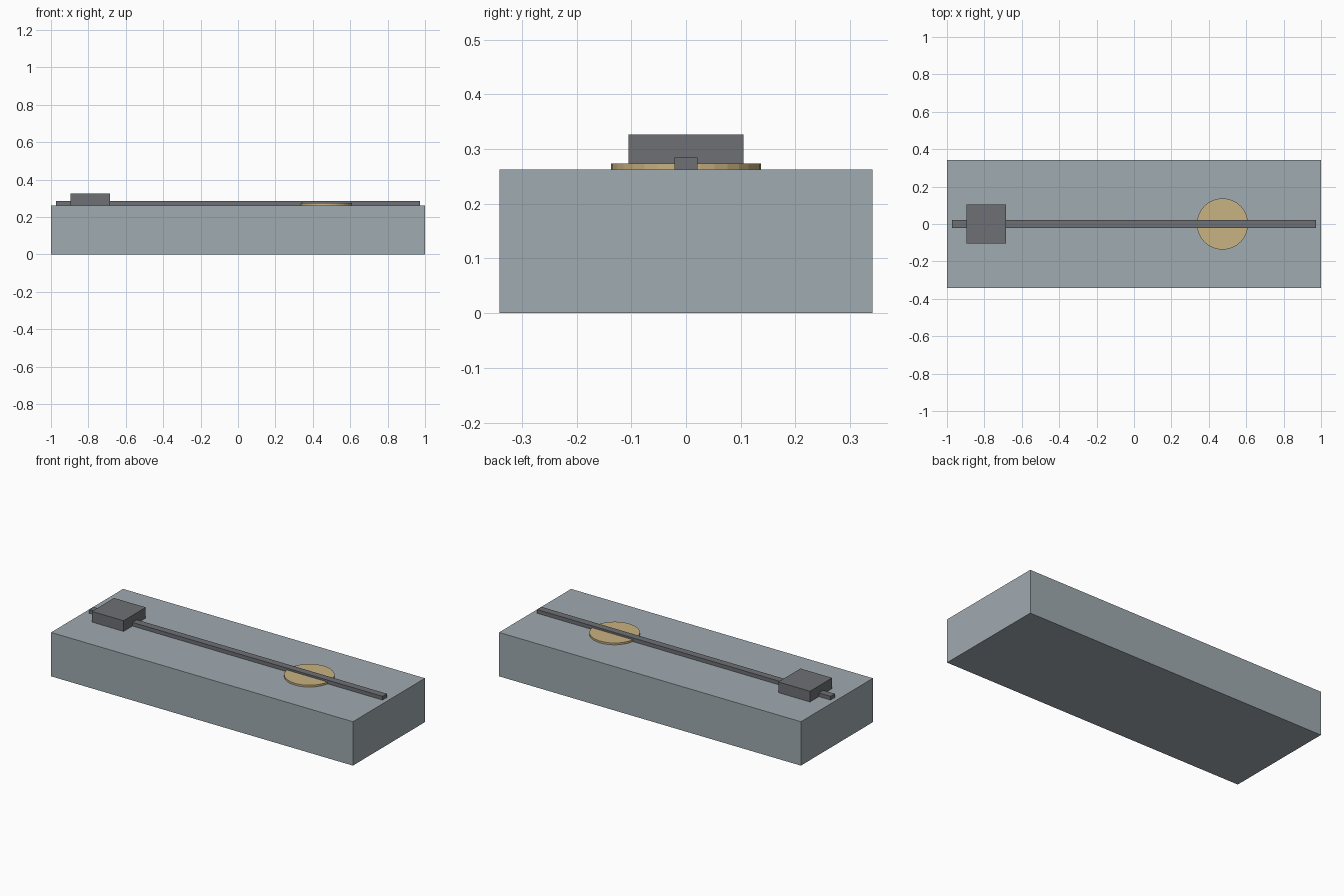
import bpy

if "Cube" in bpy.data.objects:
    bpy.data.objects.remove(bpy.data.objects["Cube"])


def material(name, rgb):
    m = bpy.data.materials.new(name)
    m.diffuse_color = (*rgb, 1.0)
    m.use_nodes = True
    m.node_tree.nodes["Principled BSDF"].inputs["Base Color"].default_value = m.diffuse_color
    return m


BLUE_GREY = material("blue grey", (0.35, 0.405, 0.435))
DARK_GREY = material("dark grey", (0.157, 0.162, 0.174))
BRASS = material("brass", (0.58, 0.445, 0.22))


def finish(name, mat):
    ob = bpy.context.object
    ob.name = name
    ob.data.materials.append(mat)
    return ob


def box(name, mat, x0, x1, half_y, z0, z1):
    bpy.ops.mesh.primitive_cube_add(size=1, location=((x0 + x1) / 2, 0, (z0 + z1) / 2))
    bpy.context.object.scale = (x1 - x0, 2 * half_y, z1 - z0)
    bpy.ops.object.transform_apply(location=False, rotation=False, scale=True)
    return finish(name, mat)


TOP = 0.263

# Main slab
box("body", BLUE_GREY, -1.0, 1.0, 0.341, 0.0, TOP)

# Long rail and the block sitting over its left end
box("rail", DARK_GREY, -0.972, 0.972, 0.021, TOP, 0.285)
box("end_block", DARK_GREY, -0.895, -0.685, 0.105, TOP, 0.327)

# Thin round plate under the rail
bpy.ops.mesh.primitive_cylinder_add(vertices=32, radius=0.137, depth=0.011,
                                    location=(0.473, 0, TOP + 0.0055))
finish("round_plate", BRASS)
